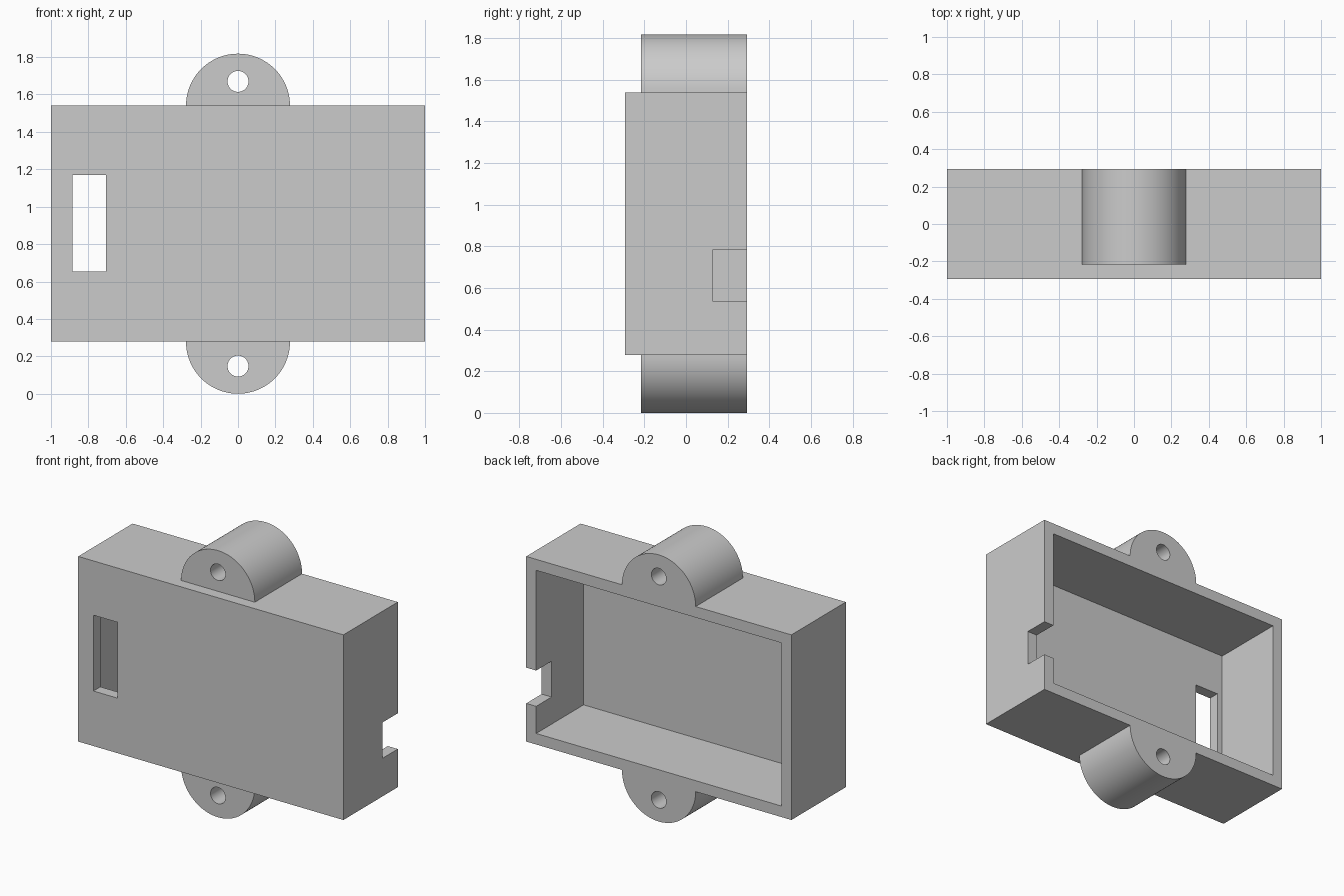
import bpy
import math

if "Cube" in bpy.data.objects:
    bpy.data.objects.remove(bpy.data.objects["Cube"], do_unlink=True)

HALF_DEPTH = 0.293
BOTTOM, TOP = 0.278, 1.54
WALL = 0.075
LUG_RADIUS, HOLE_RADIUS, HOLE_OFFSET = 0.278, 0.056, 0.13
LUG_FRONT = WALL - HALF_DEPTH + 0.002

grey = bpy.data.materials.new("plain grey")
grey.use_nodes = True
colour = (0.6, 0.6, 0.6, 1)
grey.diffuse_color = colour
grey.node_tree.nodes["Principled BSDF"].inputs["Base Color"].default_value = colour


def box(name, x, y, z):
    """Box from (low, high) pairs on each axis."""
    spans = (x, y, z)
    bpy.ops.mesh.primitive_cube_add(size=1, location=[(a + b) / 2 for a, b in spans])
    ob = bpy.context.object
    ob.name = name
    ob.scale = [b - a for a, b in spans]
    bpy.ops.object.transform_apply(location=True, rotation=True, scale=True)
    return ob


def rod(name, radius, y, z, sides):
    """Cylinder running front to back."""
    bpy.ops.mesh.primitive_cylinder_add(
        vertices=sides, radius=radius, depth=y[1] - y[0],
        location=(0, (y[0] + y[1]) / 2, z), rotation=(math.pi / 2, 0, 0))
    ob = bpy.context.object
    ob.name = name
    bpy.ops.object.transform_apply(location=True, rotation=True, scale=True)
    return ob


def combine(target, other, operation):
    """Apply a boolean and remove the helper."""
    other.hide_render = True
    mod = target.modifiers.new(operation.title(), "BOOLEAN")
    mod.operation, mod.object, mod.solver = operation, other, "EXACT"
    bpy.context.view_layer.objects.active = target
    bpy.ops.object.modifier_apply(modifier=mod.name)
    bpy.data.objects.remove(other, do_unlink=True)


# Outer block with a round mounting lug above and below
case = box("open_back_case", (-1, 1), (-HALF_DEPTH, HALF_DEPTH), (BOTTOM, TOP))
for z in (BOTTOM, TOP):
    combine(case, rod("lug", LUG_RADIUS, (LUG_FRONT, HALF_DEPTH), z, 96), "UNION")

# Cavity open at the back
combine(case, box("cavity", (WALL - 1, 1 - WALL), (WALL - HALF_DEPTH, 0.5),
                  (BOTTOM + WALL, TOP - WALL)), "DIFFERENCE")

# Slot through the front and cable notch in the left wall
combine(case, box("front_slot", (-0.885, -0.705), (-0.5, 0), (0.653, 1.17)), "DIFFERENCE")
combine(case, box("side_notch", (0.8, 1.2), (0.127, 0.5), (0.538, 0.782)), "DIFFERENCE")

# Screw holes through the lugs
for z in (BOTTOM - HOLE_OFFSET, TOP + HOLE_OFFSET):
    combine(case, rod("screw_hole", HOLE_RADIUS, (-0.5, 0.5), z, 48), "DIFFERENCE")

case.data.materials.clear()
case.data.materials.append(grey)
bpy.ops.object.select_all(action="DESELECT")
case.select_set(True)
bpy.context.view_layer.objects.active = case
bpy.ops.object.shade_smooth_by_angle(angle=math.radians(30))
